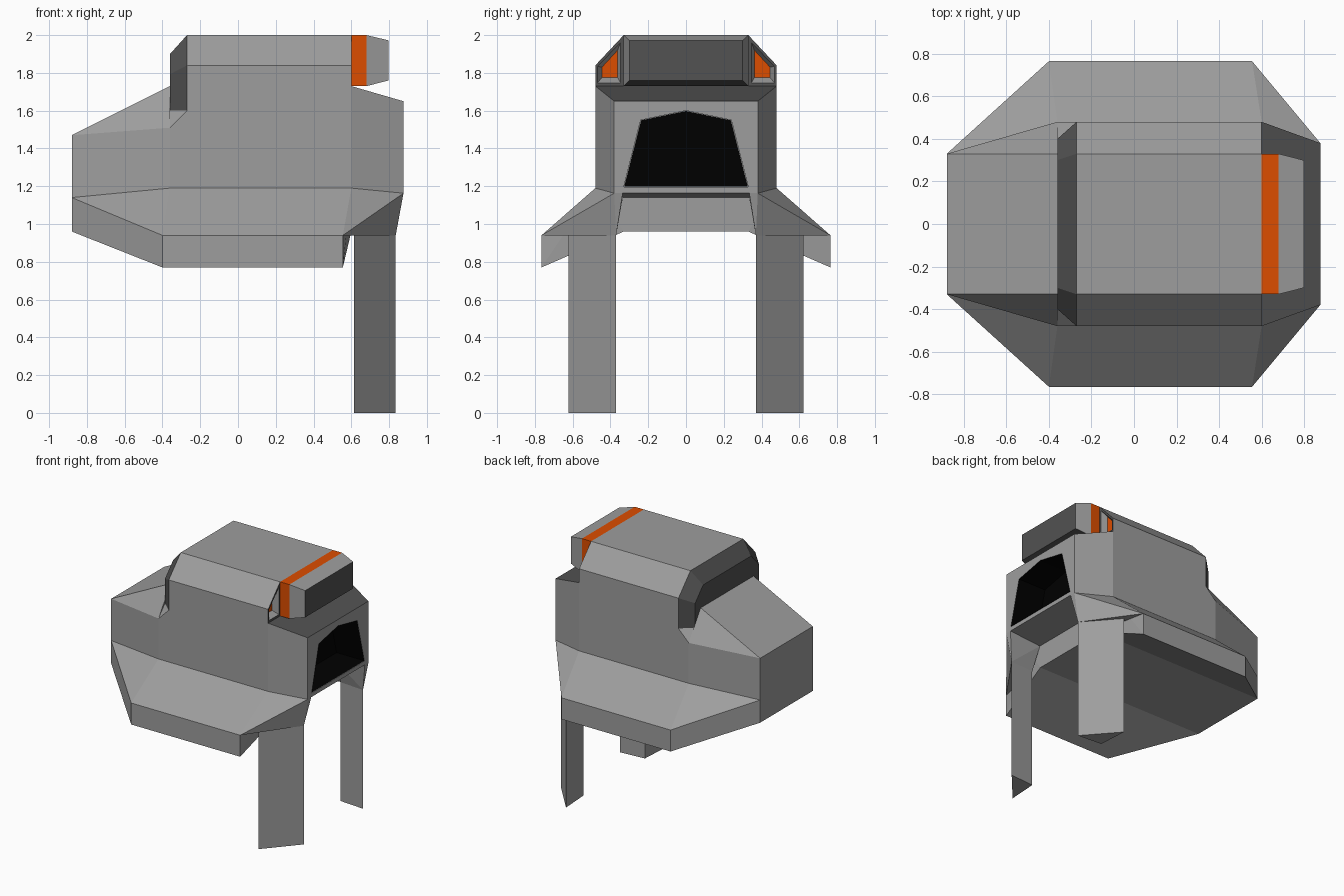
import bpy, bmesh, math

if "Cube" in bpy.data.objects:
    bpy.data.objects.remove(bpy.data.objects["Cube"])


def material(name, rgb):
    m = bpy.data.materials.new(name)
    m.diffuse_color = (*rgb, 1)
    m.use_nodes = True
    m.node_tree.nodes["Principled BSDF"].inputs["Base Color"].default_value = m.diffuse_color
    return m


GREY = material("grey", (0.34, 0.34, 0.34))
DARK = material("dark_grey", (0.085, 0.085, 0.085))
ORANGE = material("orange", (0.72, 0.075, 0.0))
BLACK = material("black", (0.0, 0.0, 0.0))


def finish(name, bm, mat=GREY, dark=None):
    """Make the object; faces whose normal passes the dark test get the dark grey."""
    bmesh.ops.recalc_face_normals(bm, faces=bm.faces)
    for f in bm.faces:
        f.normal_update()
        f.material_index = 1 if dark and dark(f.normal) else 0
    me = bpy.data.meshes.new(name)
    bm.to_mesh(me)
    bm.free()
    ob = bpy.data.objects.new(name, me)
    bpy.context.collection.objects.link(ob)
    me.materials.append(mat)
    if dark:
        me.materials.append(DARK)
    return ob


def hull(name, pts, mat=GREY, both=True, side=1, dark=None):
    """Flat-faced convex block; both=True spans the centre plane symmetrically."""
    bm = bmesh.new()
    for s in ((1, -1) if both else (side,)):
        for x, y, z in pts:
            bm.verts.new((x, y * s, z))
    bmesh.ops.remove_doubles(bm, verts=bm.verts, dist=1e-5)
    res = bmesh.ops.convex_hull(bm, input=bm.verts)
    junk = [g for g in res["geom_interior"] if isinstance(g, bmesh.types.BMVert)]
    bmesh.ops.delete(bm, geom=list(set(junk)), context='VERTS')
    bmesh.ops.dissolve_limit(bm, angle_limit=math.radians(0.5), verts=bm.verts, edges=bm.edges)
    return finish(name, bm, mat, dark)


def at_x(x, section):
    return [(x, y, z) for y, z in section]


def cut(ob, cutter):
    cutter.hide_render = True
    cutter.hide_viewport = True
    mod = ob.modifiers.new("cut", 'BOOLEAN')
    mod.operation = 'DIFFERENCE'
    mod.solver = 'EXACT'
    mod.object = cutter


# Sloping rear body
hull("rear_body",
     at_x(-0.88, [(.33, .96), (.33, 1.47)]) +
     at_x(-0.36, [(.33, .96), (.48, 1.19), (.48, 1.51), (.40, 1.60), (.33, 1.73)]))

# Middle body with the small ledge at its back
hull("middle_body",
     at_x(-0.36, [(.33, .96), (.48, 1.19), (.48, 1.51), (.40, 1.60)]) +
     at_x(-0.27, [(.48, 1.60)]) +
     at_x(0.60, [(.33, .96), (.48, 1.19), (.48, 1.60)]))

# Chamfered upper housing, with dark bevelled back and dark front face
upper = hull("upper_housing",
             at_x(-0.36, [(.40, 1.60), (.40, 1.793), (.30, 1.90)]) +
             at_x(-0.27, [(.48, 1.60), (.48, 1.84), (.33, 2.0)]) +
             at_x(0.60, [(.48, 1.60), (.48, 1.84), (.33, 2.0)]),
             dark=lambda n: n.x < -.3 or n.x > .9)

# Nose block with dark roof and opening
nose = hull("nose",
            at_x(0.60, [(.33, 1.14), (.48, 1.19), (.48, 1.73)]) +
            at_x(0.876, [(.38, 1.163), (.38, 1.65)]),
            dark=lambda n: n.z > .7)
opening = [(.33, 1.195), (.24, 1.55), (0, 1.60)]
cut(nose, hull("opening_cutter", at_x(0.63, opening) + at_x(0.95, opening)))

# Black lining of the opening, open at the front
bm = bmesh.new()
loop = [(y * .99, 1.199 + (z - 1.195) * .985) for y, z in opening]
loop += [(-y, z) for y, z in reversed(loop[:-1])]
back, front = ([bm.verts.new((x, y, z)) for y, z in loop] for x in (0.635, 0.877))
bm.faces.new(back)
for i in range(len(loop)):
    j = (i + 1) % len(loop)
    bm.faces.new((back[i], back[j], front[j], front[i]))
finish("opening_lining", bm, BLACK)

# Visor: orange band and tapered grey end with a dark face
big, small = [(.33, 1.73), (.33, 2.0)], [(.30, 1.76), (.30, 1.972)]
hull("visor_band", at_x(0.60, big) + at_x(0.68, big), ORANGE)
hull("visor_end", at_x(0.68, big) + at_x(0.798, small),
     dark=lambda n: n.x > .9 or n.z < -.5)

outer = [(.345, 1.745), (.47, 1.745), (.47, 1.835), (.345, 1.965)]
inner = [(.362, 1.775), (.445, 1.775), (.445, 1.83), (.362, 1.92)]
leg = [(.615, .622), (.835, .37), (.63, .385)]
for side, tag in ((1, "back"), (-1, "front")):
    # Recessed orange lamp beside the visor
    cut(upper, hull(tag + "_lamp_cutter", at_x(0.605, outer) + at_x(0.55, inner),
                    both=False, side=side))
    bm = bmesh.new()
    bm.faces.new([bm.verts.new((0.553, y * side, z)) for y, z in inner])
    finish(tag + "_lamp", bm, ORANGE)
    # Flared side skirt
    hull(tag + "_skirt",
         at_x(-0.88, [(.33, .96), (.33, 1.14)]) +
         at_x(-0.40, [(.765, .77), (.765, .94)]) +
         at_x(-0.36, [(.33, 1.19), (.48, 1.19)]) +
         at_x(0.555, [(.765, .77), (.765, .94)]) +
         at_x(0.60, [(.33, .96), (.33, 1.15), (.48, 1.19)]), both=False, side=side)
    # Bracket joining leg, skirt and nose, with a dark outer corner
    hull(tag + "_leg_bracket",
         [(x, y, .94) for x, y in leg] +
         at_x(0.876, [(.38, 1.163), (.335, 1.163)]) +
         at_x(0.60, [(.335, 1.14), (.48, 1.19)]) +
         [(.555, .765, .94)], both=False, side=side)
    # Triangular leg
    hull(tag + "_leg", [(x, y, z) for x, y in leg for z in (0, .945)],
         both=False, side=side)
